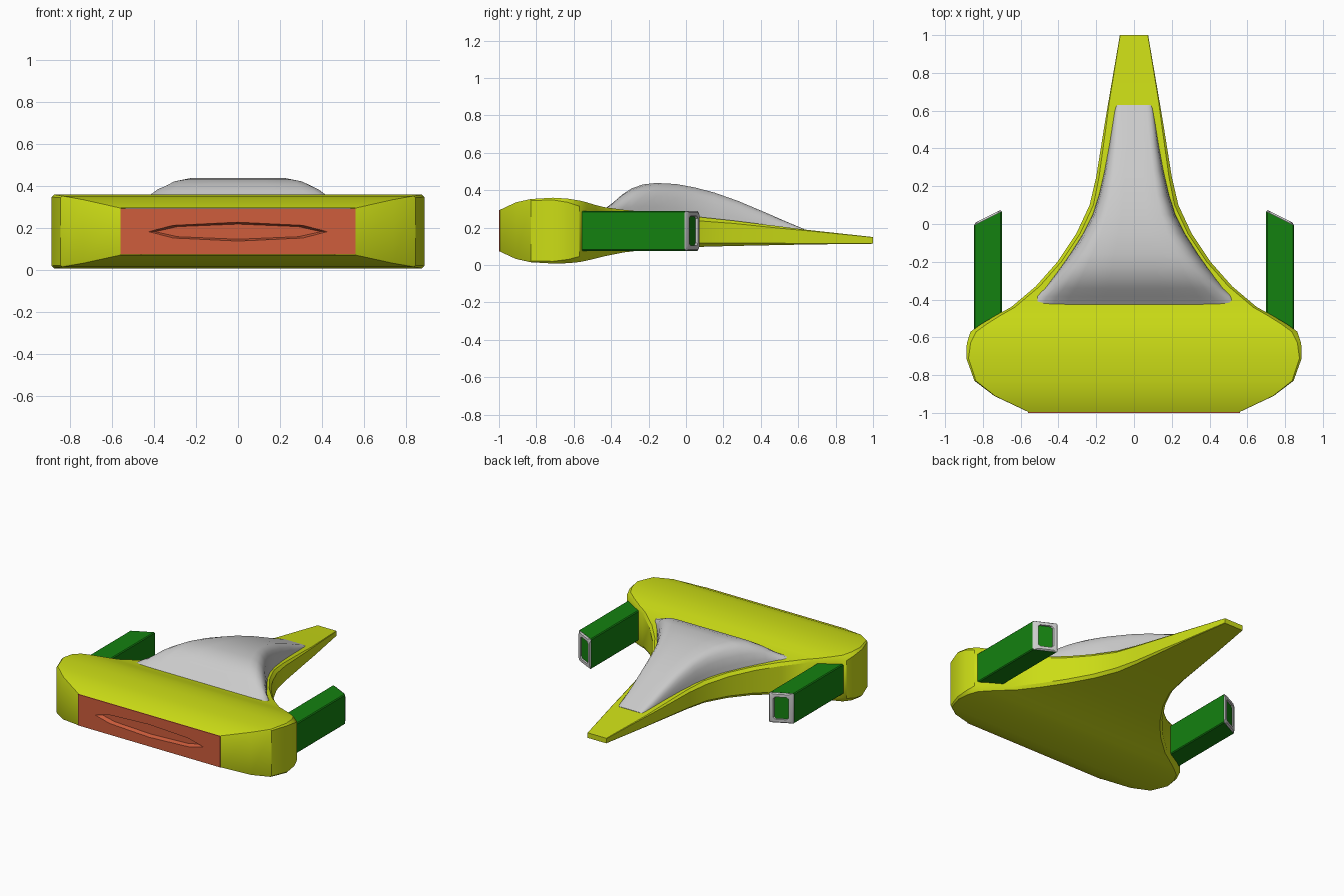
import bpy, bmesh, math


def material(name, rgb):
    m = bpy.data.materials.new(name)
    m.diffuse_color = (*rgb, 1)
    return m


def loft(name, rings, mat=None, cap_start=True, cap_end=True, angle=30):
    """Skin closed rings of equal point count into one smooth object."""
    bm = bmesh.new()
    loops = [[bm.verts.new(p) for p in r] for r in rings]
    n = len(rings[0])
    for a, b in zip(loops, loops[1:]):
        for i in range(n):
            j = (i + 1) % n
            bm.faces.new((a[i], a[j], b[j], b[i]))
    if cap_start:
        bm.faces.new(loops[0])
    if cap_end:
        bm.faces.new(loops[-1])
    bmesh.ops.recalc_face_normals(bm, faces=bm.faces)
    me = bpy.data.meshes.new(name)
    bm.to_mesh(me)
    bm.free()
    ob = bpy.data.objects.new(name, me)
    bpy.context.collection.objects.link(ob)
    if mat:
        me.materials.append(mat)
    bpy.ops.object.select_all(action='DESELECT')
    ob.select_set(True)
    bpy.context.view_layer.objects.active = ob
    bpy.ops.object.shade_smooth_by_angle(angle=math.radians(angle))
    return ob


def box_section(x0, x1, z0, z1, c):
    """Rectangle with chamfered corners, as (x, z) points."""
    return [(x1, z0 + c), (x1, z1 - c), (x1 - c, z1), (x0 + c, z1),
            (x0, z1 - c), (x0, z0 + c), (x0 + c, z0), (x1 - c, z0)]


lime = material("lime", (0.6, 0.72, 0.008))
orange = material("orange", (0.62, 0.11, 0.045))
green = material("green", (0.007, 0.22, 0.005))

# Hull: y, half width, bottom, top, corner chamfer
stations = [
    (-0.995, 0.56, 0.072, 0.295, 0.002), (-0.91, 0.74, 0.033, 0.335, 0.004),
    (-0.83, 0.845, 0.015, 0.353, 0.008), (-0.71, 0.888, 0.008, 0.36, 0.012),
    (-0.63, 0.885, 0.010, 0.355, 0.02), (-0.57, 0.865, 0.016, 0.345, 0.03),
    (-0.53, 0.81, 0.024, 0.335, 0.03), (-0.48, 0.725, 0.036, 0.320, 0.025),
    (-0.44, 0.65, 0.046, 0.310, 0.02), (-0.33, 0.52, 0.068, 0.295, 0.02),
    (-0.2, 0.405, 0.083, 0.283, 0.02), (-0.05, 0.305, 0.092, 0.270, 0.02),
    (0.1, 0.235, 0.098, 0.254, 0.02), (0.25, 0.2, 0.102, 0.238, 0.015),
    (0.5, 0.16, 0.107, 0.207, 0.01), (0.65, 0.135, 0.110, 0.188, 0.005),
    (1.0, 0.075, 0.114, 0.150, 0.002)]
loft("hull", [[(x, y, z) for x, z in box_section(-w, w, b, t, c)]
              for y, w, b, t, c in stations], lime, cap_start=False)

# Front panel with a sunken pointed intake
frame = [(.56, .183), (.56, .294), (0, .294), (-.56, .294),
         (-.56, .183), (-.56, .073), (0, .073), (.56, .073)]
lens = [(.425, .183), (.31, .213), (0, .228), (-.31, .213),
        (-.425, .183), (-.31, .153), (0, .138), (.31, .153)]
floor = [(x * 0.93, .183 + (z - .183) * 0.8) for x, z in lens]
loft("front_panel", [[(x, y, z) for x, z in r] for r, y in
                     ((frame, -.95), (frame, -1), (lens, -1), (floor, -.97))],
     orange)

# Canopy: y, half width, base, top
half = [(1, 0), (0.985, 0.3), (0.95, 0.6), (0.88, 0.82),
        (0.78, 0.95), (0.65, 1.0), (0.3, 1.0)]
outline = half + [(-u, v) for u, v in reversed(half)]
spine = [
    (-0.425, 0.545, 0.29, 0.308), (-0.385, 0.525, 0.28, 0.338),
    (-0.34, 0.475, 0.27, 0.378), (-0.29, 0.435, 0.27, 0.410),
    (-0.23, 0.39, 0.265, 0.431), (-0.16, 0.34, 0.26, 0.439),
    (-0.05, 0.27, 0.25, 0.433), (0.05, 0.22, 0.24, 0.414),
    (0.15, 0.187, 0.23, 0.388), (0.28, 0.157, 0.215, 0.342),
    (0.42, 0.131, 0.20, 0.283), (0.53, 0.114, 0.19, 0.235),
    (0.63, 0.1, 0.18, 0.193)]
loft("canopy", [[(u * w, y, b + v * (t - b)) for u, v in outline]
                for y, w, b, t in spine], angle=45)


def pod_ring(inset, chamfer, y, slope=0.5):
    """Pod cross-section whose plane slants back towards the middle."""
    sec = box_section(0.70 + inset, 0.847 - inset, 0.076 + inset,
                      0.29 - inset, chamfer)
    return [(x, y + slope * (0.847 - x), z) for x, z in sec]


# Side pods and hollow nozzles
pods = [
    loft("side_pod", [pod_ring(0, .006, -.62), pod_ring(0, .006, -.008)], green),
    loft("pod_nozzle", [pod_ring(.001, .006, -.02), pod_ring(.001, .008, -.006),
                        pod_ring(.008, .02, .004), pod_ring(.028, .012, .004),
                        pod_ring(.042, .01, -.09)])]
for ob in pods:
    mod = ob.modifiers.new("mirror", 'MIRROR')
    mod.use_axis[0] = True
